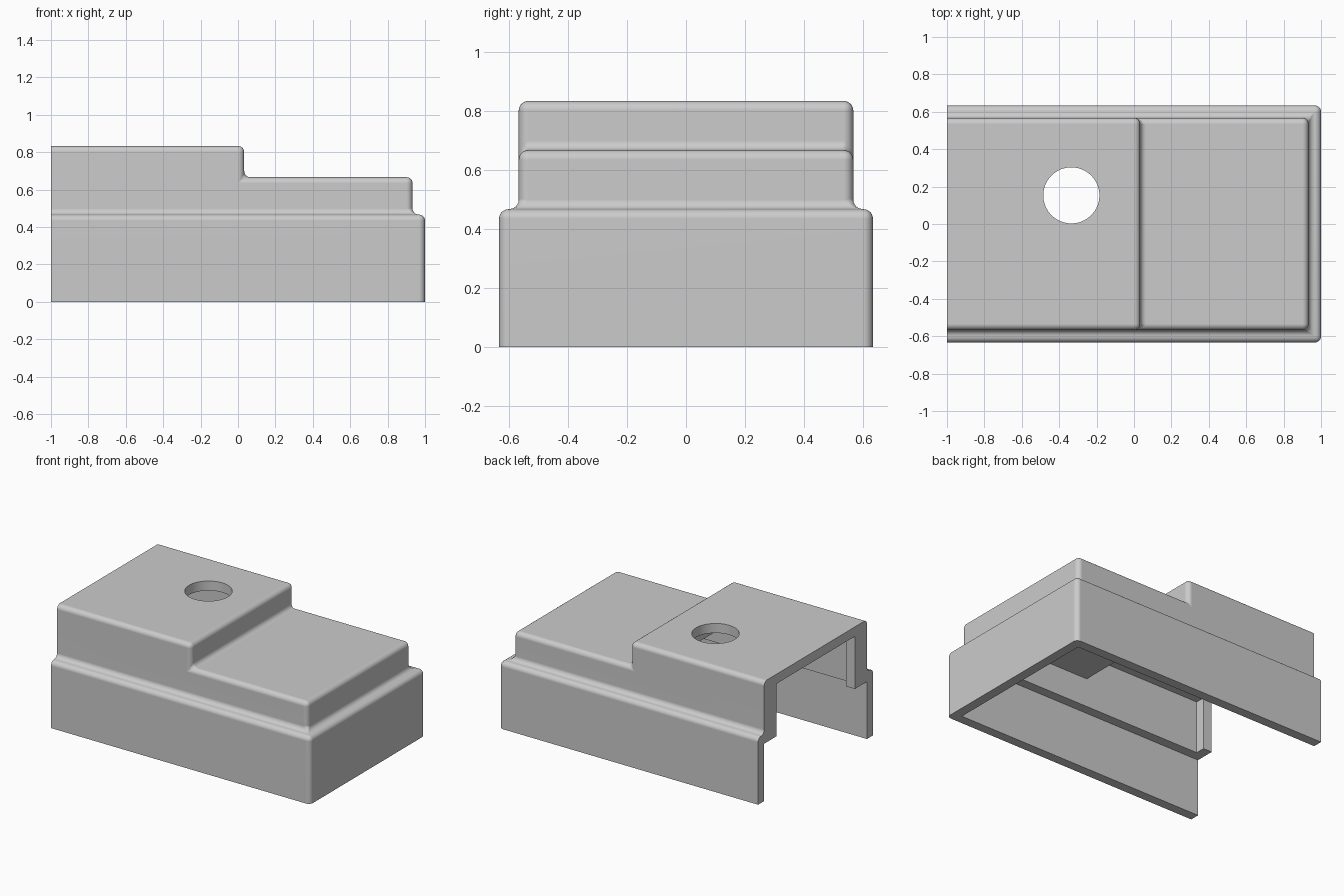
import bpy, bmesh, math

cube = bpy.data.objects.get("Cube")
if cube:
    bpy.data.objects.remove(cube, do_unlink=True)

U = 1 / 15          # wall thickness, the module of the whole cover
HALF_Y = 19 * U / 2  # half width of the lower body

grey = bpy.data.materials.new("plain_grey")
grey.diffuse_color = (0.6, 0.6, 0.6, 1)
grey.use_nodes = True
grey.node_tree.nodes["Principled BSDF"].inputs["Base Color"].default_value = (0.6, 0.6, 0.6, 1)


def extrude_profile(name, profile, y0, y1, helper=False):
    """Extrude an (x, z) outline along y."""
    bm = bmesh.new()
    face = bm.faces.new([bm.verts.new((x, y0, z)) for x, z in profile])
    top = bmesh.ops.extrude_face_region(bm, geom=[face])["geom"]
    bmesh.ops.translate(bm, vec=(0, y1 - y0, 0),
                        verts=[v for v in top if isinstance(v, bmesh.types.BMVert)])
    bmesh.ops.recalc_face_normals(bm, faces=bm.faces)
    mesh = bpy.data.meshes.new(name)
    bm.to_mesh(mesh)
    bm.free()
    mesh.materials.append(grey)
    obj = bpy.data.objects.new(name, mesh)
    bpy.context.collection.objects.link(obj)
    obj.hide_render = helper
    return obj


def box(name, x0, x1, y0, y1, z0, z1, helper=False):
    return extrude_profile(name, [(x0, z0), (x1, z0), (x1, z1), (x0, z1)], y0, y1, helper)


def stepped(name, x0, z0, inset, half_y):
    """Two-level upper block, shrunk by inset for the cavity."""
    step, end = U / 2 - inset, 1 - U - inset
    high, low = 12.5 * U - inset, 10 * U - inset
    return extrude_profile(name, [(x0, z0), (end, z0), (end, low), (step, low),
                                  (step, high), (x0, high)], -half_y, half_y, True)


def boolean(obj, cutter, operation="DIFFERENCE"):
    mod = obj.modifiers.new(cutter.name, "BOOLEAN")
    mod.object = cutter
    mod.operation = operation
    mod.solver = "EXACT"


# Outer shell: wide lower body plus stepped upper block, all outer edges rounded
cover = box("cover_shell", -1.3, 1, -HALF_Y, HALF_Y, -0.3, 7 * U)
helpers = [stepped("upper_block", -1.5, 0.2, 0, HALF_Y - U)]
boolean(cover, helpers[0], "UNION")
bevel = cover.modifiers.new("rounded_edges", "BEVEL")
bevel.width = 0.0325
bevel.segments = 6
bevel.limit_method = "ANGLE"

# Trim the open end and the open bottom square
helpers += [box("end_trim", -3, -1, -2, 2, -2, 2, True),
            box("bottom_trim", -4, 4, -3, 3, -3, 0, True)]

# Hollow the inside, leaving a ledge between the two cavities
helpers += [box("lower_cavity", -2, 1 - U, U - HALF_Y, HALF_Y - U, -0.5, 6 * U, True),
            stepped("upper_cavity", -2.2, 0.1, U, HALF_Y - 2 * U)]

# Round hole through the top
bpy.ops.mesh.primitive_cylinder_add(vertices=64, radius=0.15, depth=0.4, location=(-0.335, 0.153, 0.8))
hole = bpy.context.object
hole.name = "hole_cutter"
hole.hide_render = True
hole.data.materials.append(grey)
helpers.append(hole)
for cutter in helpers[1:]:
    boolean(cover, cutter)

# Apply the modifiers, remove the helpers, shade the rounds smoothly
bpy.ops.object.select_all(action="DESELECT")
cover.select_set(True)
bpy.context.view_layer.objects.active = cover
bpy.ops.object.convert(target="MESH")
for helper in helpers:
    bpy.data.objects.remove(helper, do_unlink=True)
bpy.ops.object.shade_smooth_by_angle(angle=math.radians(30))
cover.modifiers.new("flat_face_normals", "WEIGHTED_NORMAL").keep_sharp = True

# Posts inside the open end
inner = HALF_Y - 2 * U
for name, side in (("post_back", 1), ("post_front", -1)):
    y0, y1 = sorted((side * inner, side * (inner - U)))
    box(name, -1, U - 1, y0, y1, 6 * U, 11.5 * U)
